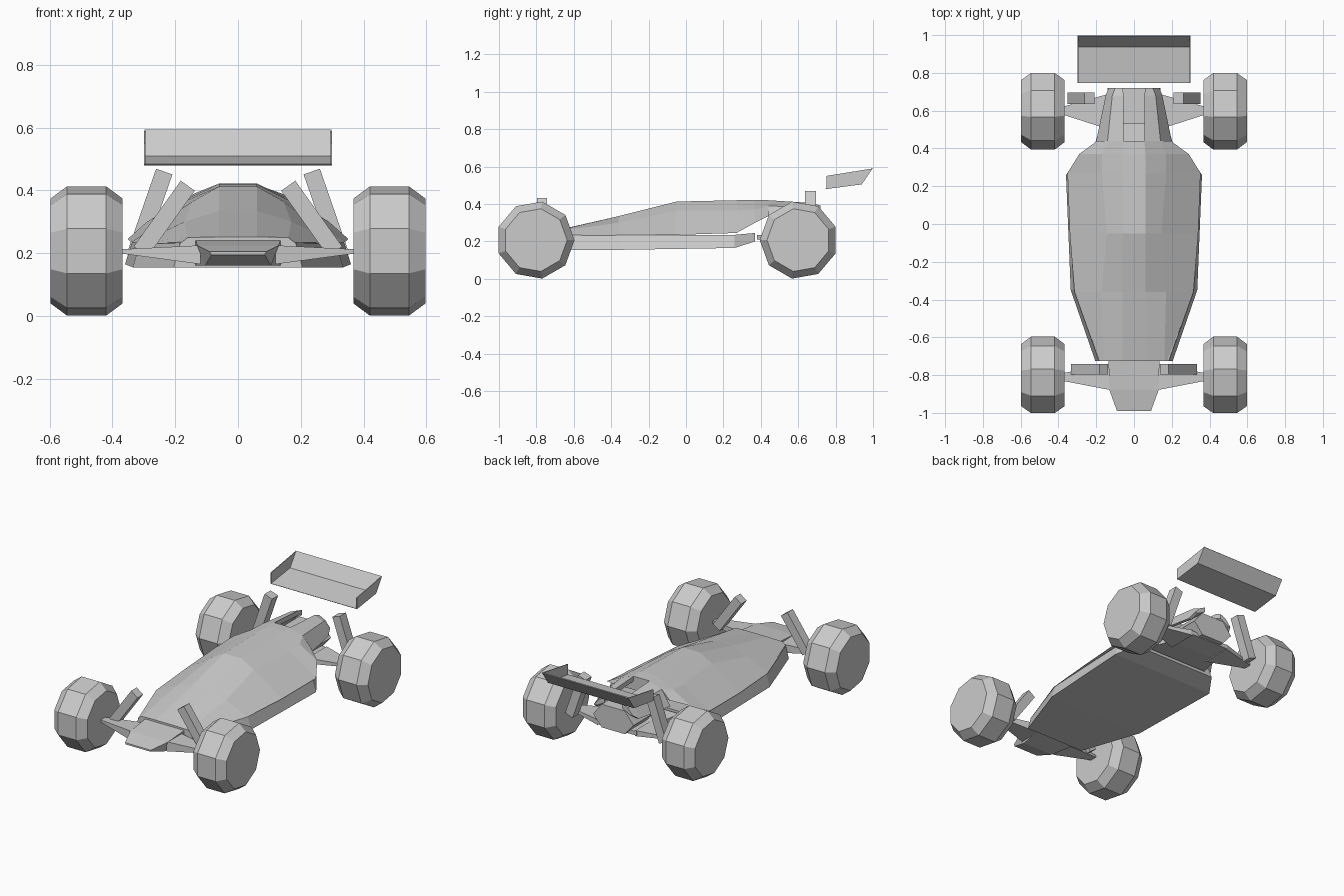
import bpy, bmesh
from math import cos, sin, radians
from mathutils import Vector

if "Cube" in bpy.data.objects:
    bpy.data.objects.remove(bpy.data.objects["Cube"])


def loft(name, rings, mirror=False):
    """Skin closed rings of equal length; optionally mirror across x."""
    bm = bmesh.new()
    for s in ((1, -1) if mirror else (1,)):
        vs = [[bm.verts.new((s * p[0], p[1], p[2])) for p in r] for r in rings]
        n = len(vs[0])
        for a, b in zip(vs, vs[1:]):
            for i in range(n):
                j = (i + 1) % n
                bm.faces.new((a[i], a[j], b[j], b[i]))
        bm.faces.new(vs[0])
        bm.faces.new(vs[-1])
    bmesh.ops.recalc_face_normals(bm, faces=bm.faces)
    me = bpy.data.meshes.new(name)
    bm.to_mesh(me)
    bm.free()
    ob = bpy.data.objects.new(name, me)
    bpy.context.collection.objects.link(ob)
    return ob


def sym(y, half):
    """Full cross-section at y from its right half, listed bottom to top."""
    return [(x, y, z) for x, z in half] + [(-x, y, z) for x, z in reversed(half)]


def strut(name, a, b, wide, deep):
    a, b = Vector(a), Vector(b)
    d = (b - a).normalized()
    u = d.cross(Vector((0, 1, 0))) * wide / 2
    v = Vector((0, deep / 2, 0))
    loft(name, [[p + u + v, p + u - v, p - u - v, p - u + v] for p in (a, b)], True)


# Nine-sided wheels with bevelled shoulders
def wheels(name, cy, flip):
    rings = []
    for x, r in ((.368, .17), (.42, .209), (.545, .209), (.597, .17)):
        rings.append([(x, cy + flip * r * cos(radians(40 * i)),
                       .207 + r * sin(radians(40 * i))) for i in range(9)])
    loft(name, rings, True)


wheels("front_wheels", -.805, 1)
wheels("rear_wheels", .603, -1)

# Flat chassis pan, sides leaning in toward the top
loft("chassis_pan", [sym(y, [(w, z), (w - .022, t)]) for y, w, z, t in (
    (-.725, .205, .155, .235), (-.35, .335, .155, .233), (.26, .36, .165, .235),
    (.37, .285, .20, .245))])

# Faceted body shell
loft("body_shell", [sym(y, h) for y, h in (
    (-.725, [(.185, .23), (.16, .25), (.06, .252)]),
    (-.36, [(.315, .233), (.17, .30), (.06, .335)]),
    (-.05, [(.34, .235), (.145, .365), (.06, .413)]),
    (.27, [(.352, .245), (.17, .365), (.06, .42)]),
    (.37, [(.29, .30), (.17, .37), (.06, .422)]),
    (.44, [(.195, .335), (.14, .39), (.055, .42)]))])

# Rear cowl prongs either side of the open slot
loft("rear_cowl_prongs", [[(a, y, zt), (b, y, zm), (c, y, zl), (c - .02, y, zl), (a, y, zt - .03)]
     for y, a, b, c, zt, zm, zl in (
    (.44, .055, .14, .2, .42, .39, .30),
    (.68, .055, .115, .15, .405, .38, .30),
    (.72, .06, .10, .135, .39, .37, .33))], True)

# Hexagonal gearbox under the prongs
loft("gearbox", [sym(y, [(.08, .2), (.14, .27), (.08, .345)]) for y in (.53, .72)])

# Rear floor plate joining the body to the suspension
loft("rear_floor", [sym(y, [(w, z), (w, z + .025)]) for y, w, z in (
    (.38, .22, .21), (.55, .17, .195), (.69, .14, .195))])

# Upturned nose bumper
loft("nose_bumper", [sym(y, [(w, zb), (wt, zt)]) for y, w, wt, zb, zt in (
    (-.99, .085, .09, .195, .205), (-.88, .105, .13, .16, .225),
    (-.725, .135, .135, .16, .24))])


# Tapered suspension arms
def arms(name, sections):
    loft(name, [[(x, y0, z0), (x, y1, z0), (x, y1, z1), (x, y0, z1)]
                for x, y0, y1, z0, z1 in sections], True)


arms("front_arms", [(.12, -.88, -.74, .165, .225), (.38, -.83, -.79, .2, .212)])
arms("rear_arms", [(.13, .5, .69, .19, .225), (.38, .58, .62, .2, .212)])

# Shock struts
strut("front_shocks", (.31, -.77, .205), (.16, -.77, .415), .055, .055)
strut("rear_shocks", (.325, .665, .2), (.235, .665, .46), .055, .06)

# Rear wing: bent blade closed by two end plates
blade = [(.75, .48), (.94, .505), (.998, .59)]
loft("wing_blade", [[(x, y, z) for y, z in blade] +
                    [(x, y - .004, z + .004) for y, z in reversed(blade)] for x in (-.298, .298)])
plate = blade + [(.75, .55)]
loft("wing_end_plates", [[(x, y, z) for y, z in plate] for x in (.294, .299)], True)
